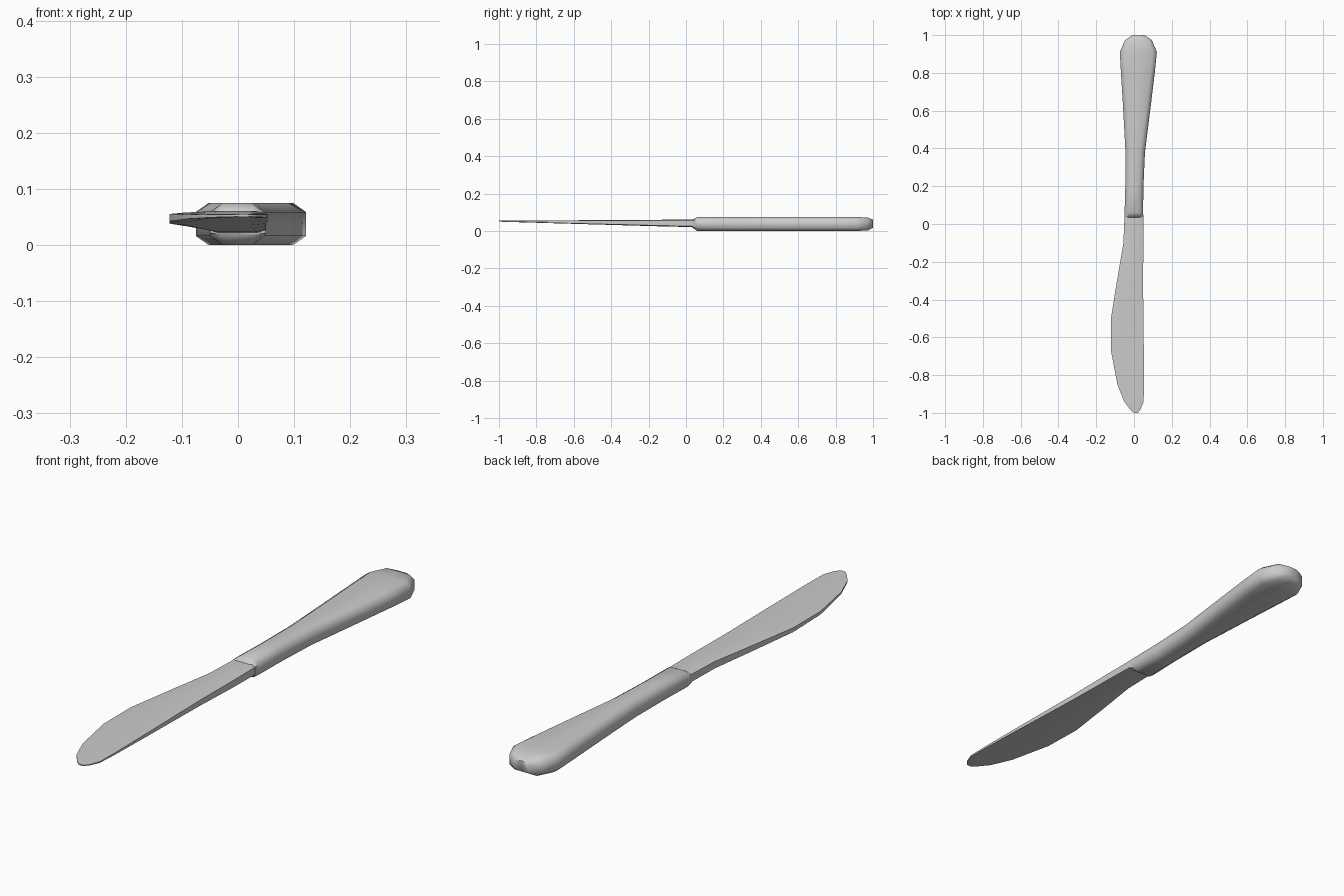
import bpy, bmesh, math

if "Cube" in bpy.data.objects:
    bpy.data.objects.remove(bpy.data.objects["Cube"])


def loft(name, stations):
    """Loft chamfered sections; station = y, left, right, bottom, top, inset, chamfer."""
    bm = bmesh.new()
    rings = []
    for y, l, r, b, t, i, c in stations:
        m = (l + r) / 2
        pts = [(l + i, t), (m, t), (r - i, t), (r, t - c), (r, b + c),
               (r - i, b), (m, b), (l + i, b), (l, b + c), (l, t - c)]
        rings.append([bm.verts.new((x, y, z)) for x, z in pts])
    n = len(rings[0])
    for a, b in zip(rings, rings[1:]):
        for k in range(n):
            bm.faces.new((a[k], a[(k + 1) % n], b[(k + 1) % n], b[k]))
    bm.faces.new(rings[0])
    bm.faces.new(rings[-1][::-1])
    bmesh.ops.recalc_face_normals(bm, faces=bm.faces)
    me = bpy.data.meshes.new(name)
    bm.to_mesh(me)
    bm.free()
    ob = bpy.data.objects.new(name, me)
    bpy.context.collection.objects.link(ob)
    bpy.ops.object.select_all(action='DESELECT')
    ob.select_set(True)
    bpy.context.view_layer.objects.active = ob
    bpy.ops.object.shade_smooth_by_angle(angle=math.radians(65))
    return ob


# Handle: narrow neck flaring to a rounded butt
handle_outline = [(0.06, -0.05, 0.048), (0.2, -0.046, 0.05), (0.38, -0.045, 0.058),
                  (0.62, -0.058, 0.088), (0.8, -0.069, 0.110), (0.91, -0.075, 0.121)]
handle = [(0.035, -0.05, 0.05, 0.018, 0.061, 0.02, 0.004)]
handle += [(y, l, r, 0.0, 0.075, 0.023, 0.016) for y, l, r in handle_outline]
handle += [(0.973, -0.048, 0.095, 0.003, 0.072, 0.022, 0.014),
           (1.0, -0.008, 0.055, 0.018, 0.060, 0.012, 0.006)]
loft("handle", handle)

# Blade: straight spine, bellied cutting side, thinning towards the tip
blade_outline = [(0.05, -0.05, 0.049), (-0.1, -0.056, 0.050), (-0.3, -0.09, 0.048),
                 (-0.5, -0.122, 0.050), (-0.67, -0.122, 0.052), (-0.85, -0.088, 0.053),
                 (-0.94, -0.052, 0.051), (-0.98, -0.022, 0.035), (-1.0, 0.0, 0.02)]
blade = []
for y, l, r in blade_outline:
    f = min(1.0, max(0.0, -y))
    bottom, top = 0.021 + 0.029 * f, 0.061 - 0.006 * f
    blade.append((y, l, r, bottom, top, (r - l) * 0.16, (top - bottom) * 0.12))
loft("blade", blade)
